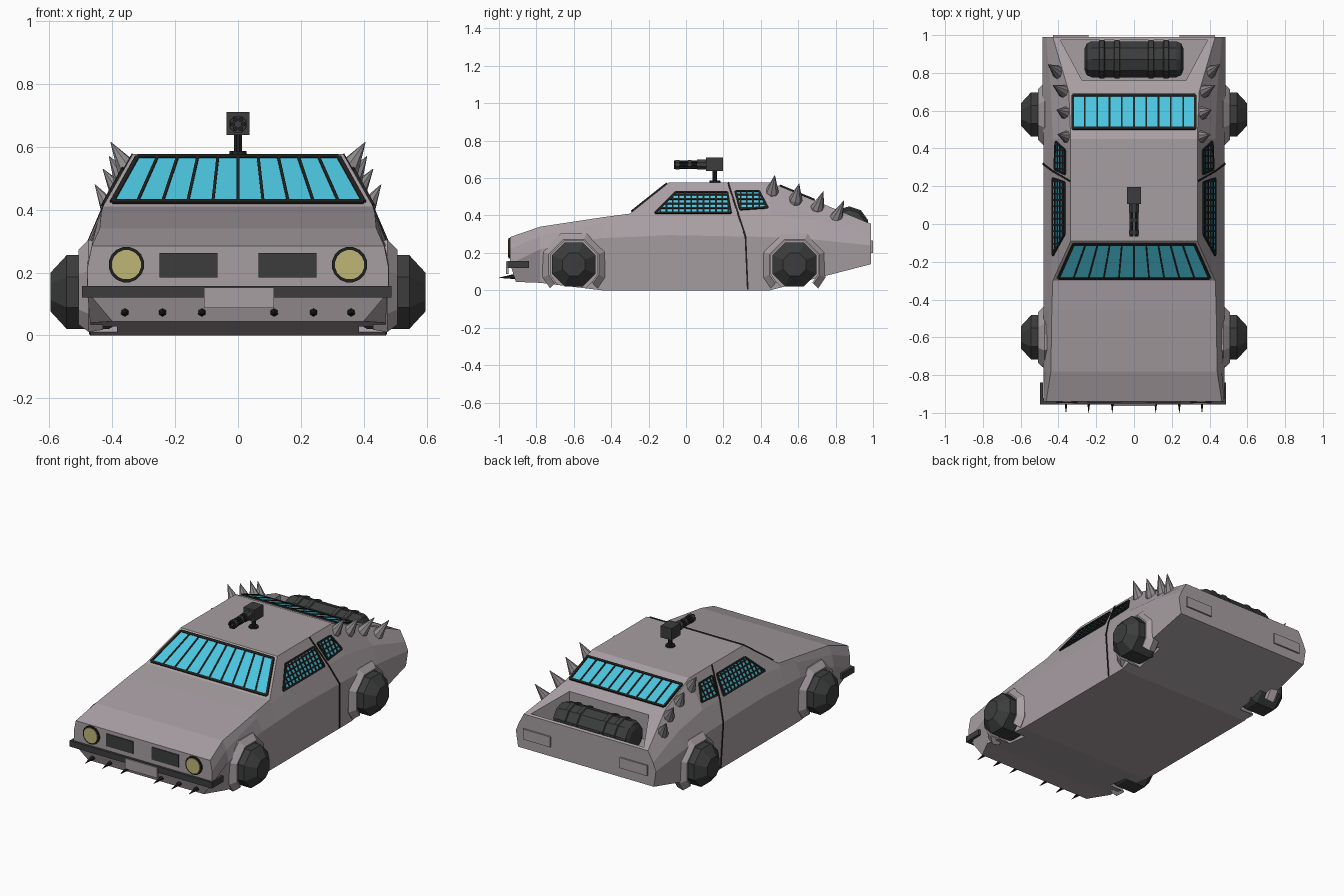
import bpy, bmesh
from math import radians, sin, cos, pi
from mathutils import Vector as V, Matrix

if "Cube" in bpy.data.objects:
    bpy.data.objects.remove(bpy.data.objects["Cube"])


def material(name, rgb):
    m = bpy.data.materials.new(name)
    m.use_nodes = True
    m.diffuse_color = (*rgb, 1)
    m.node_tree.nodes["Principled BSDF"].inputs["Base Color"].default_value = (*rgb, 1)
    return m


PAINT = material("warm grey paint", (.39, .345, .365))
GLASS = material("cyan glass", (.07, .56, .74))
BLACK = material("black metal", (.014, .014, .013))
DARK = material("dark rubber", (.045, .046, .046))
LAMP = material("pale yellow lamp", (.52, .47, .18))
SPIKE = material("spike grey", (.28, .26, .265))


def finish(name, bm, *mats):
    bmesh.ops.recalc_face_normals(bm, faces=bm.faces)
    me = bpy.data.meshes.new(name)
    bm.to_mesh(me)
    bm.free()
    for m in mats:
        me.materials.append(m)
    ob = bpy.data.objects.new(name, me)
    bpy.context.collection.objects.link(ob)
    return ob


def add_box(bm, lo, hi):
    size = V(hi) - V(lo)
    mat = Matrix.Translation((V(lo) + V(hi)) / 2) @ Matrix.Diagonal((*size, 1))
    bmesh.ops.create_cube(bm, size=1, matrix=mat)


def box(name, lo, hi, mat):
    bm = bmesh.new()
    add_box(bm, lo, hi)
    return finish(name, bm, mat)


def lathe(name, profile, origin, direction, mat, seg=8):
    """Turn (distance, radius) pairs around a direction, with capped ends."""
    bm = bmesh.new()
    turn = V(direction).to_track_quat('Z', 'Y')
    rings = []
    for h, r in profile:
        angles = [2 * pi * (i + .5) / seg for i in range(seg)]
        rings.append([bm.verts.new(V(origin) + turn @ V((r * cos(a), r * sin(a), h))) for a in angles])
    for a, b in zip(rings, rings[1:]):
        for i in range(seg):
            j = (i + 1) % seg
            bm.faces.new((a[i], a[j], b[j], b[i]))
    bm.faces.new(rings[0])
    bm.faces.new(rings[-1])
    return finish(name, bm, mat)


def add_prism(bm, pts, offset):
    """Extrude a 3D polygon along an offset."""
    a = [bm.verts.new(p) for p in pts]
    b = [bm.verts.new(V(p) + offset) for p in pts]
    faces = [bm.faces.new(a), bm.faces.new(b)]
    for i in range(len(a)):
        j = (i + 1) % len(a)
        faces.append(bm.faces.new((a[i], a[j], b[j], b[i])))
    return faces


def add_bar(bm, p, q, n, width, thick, index=0):
    side = (q - p).cross(n).normalized() * width / 2
    for f in add_prism(bm, [p - side, p + side, q + side, q - side], n * thick):
        f.material_index = index


def cut(target, cutter):
    cutter.hide_render = True
    mod = target.modifiers.new("cut", 'BOOLEAN')
    mod.object, mod.solver = cutter, 'EXACT'
    bpy.context.view_layer.objects.active = target
    bpy.ops.object.modifier_apply(modifier=mod.name)
    bpy.data.objects.remove(cutter)


# Body shell: stations of y, then sill, crease, shoulder and top edge as (x, z)
STATIONS = [
    (-.94, (.40, .045), (.48, .14), (.478, .22), (.465, .285)),
    (-.78, (.47, .04), (.48, .22), (.465, .29), (.44, .34)),
    (-.45, (.47, 0), (.48, .28), (.447, .36), (.435, .39)),
    (-.30, (.47, 0), (.48, .285), (.44, .385), (.43, .41)),
    (-.09, (.47, 0), (.48, .295), (.43, .405), (.335, .577)),
    (.45, (.47, 0), (.48, .285), (.43, .405), (.335, .577)),
    (.70, (.48, .065), (.485, .27), (.44, .37), (.345, .475)),
    (.99, (.47, .14), (.485, .24), (.465, .29), (.43, .355)),
]
bm = bmesh.new()
rings = []
for y, *half in STATIONS:
    pts = half + [(-x, z) for x, z in reversed(half)]
    rings.append([bm.verts.new((x, y, z)) for x, z in pts])
for a, b in zip(rings, rings[1:]):
    for i in range(8):
        j = (i + 1) % 8
        bm.faces.new((a[i], a[j], b[j], b[i]))
for ring in (rings[0], rings[-1]):
    for i in range(3):
        bm.faces.new((ring[i], ring[i + 1], ring[6 - i], ring[7 - i]))
for v in (rings[0][0], rings[0][7]):
    v.co.y += .03
body = finish("body_shell", bm, PAINT)

# Rear deck recess
bm = bmesh.new()
add_prism(bm, [(-.39, .975, .29), (.39, .975, .29), (.275, .76, .29), (-.275, .76, .29)], V((0, 0, .4)))
cut(body, finish("recess_cutter", bm, PAINT))

# Wheels, wells and flared arches
for s, side in ((1, "left"), (-1, "right")):
    for y, end in ((-.6, "front"), (.58, "rear")):
        hub = (0, y, .138)
        cut(body, lathe("well_cutter", [(.385, .145), (.7, .145)], hub, (s, 0, 0), PAINT))
        lathe(f"{end}_{side}_wheel", [(.37, .10), (.41, .127), (.545, .127), (.597, .066)],
              hub, (s, 0, 0), DARK)
        bm = bmesh.new()
        rows = []
        for deg in (-45, -22.5, 22.5, 67.5, 112.5, 157.5, 202.5, 225):
            a = radians(deg)
            rows.append([bm.verts.new((s * x, y + r * cos(a), .138 + r * sin(a)))
                         for x, r in ((.43, .14), (.508, .136), (.508, .145), (.475, .18), (.43, .17))])
        for a, b in zip(rows, rows[1:]):
            for i in range(5):
                j = (i + 1) % 5
                bm.faces.new((a[i], a[j], b[j], b[i]))
        bm.faces.new(rows[0])
        bm.faces.new(rows[-1])
        finish(f"{end}_{side}_arch", bm, PAINT)


# Barred windows
def window(name, corners, bars, normal, border):
    n = V(normal).normalized()
    pts = [V(c) for c in corners]
    bm = bmesh.new()
    add_prism(bm, [p - n * .003 for p in pts], n * .007)
    for p, q in zip(pts, pts[1:] + pts[:1]):
        add_bar(bm, p, q, n, border, .009, 1)
    for p, q in bars:
        add_bar(bm, V(p), V(q), n, .009, .008, 1)
    finish(name, bm, GLASS, BLACK)


def fan(bl, br, tr, tl, count):
    bl, br, tr, tl = map(V, (bl, br, tr, tl))
    return [(bl.lerp(br, i / count), tl.lerp(tr, i / count)) for i in range(1, count)]


def screen(name, x0, y0, z0, x1, y1, z1, normal, count):
    c = [(-x0, y0, z0), (x0, y0, z0), (x1, y1, z1), (-x1, y1, z1)]
    window(name, c, fan(*c, count), normal, .014)


screen("windshield", .40, -.285, .422, .32, -.105, .565, (0, -.167, .21), 10)
screen("rear_window", .325, .68, .483, .325, .505, .555, (0, .102, .25), 10)


def span(poly, axis, c):
    """Ends of the line at c on one axis, clipped to a convex polygon."""
    hits = []
    for p, q in zip(poly, poly[1:] + poly[:1]):
        if (p[axis] - c) * (q[axis] - c) < 0:
            hits.append(V(p).lerp(V(q), (c - p[axis]) / (q[axis] - p[axis])))
    return hits[:2]


SIDE_GLASS = {
    "door_window": [(-.165, .413), (.24, .413), (.22, .523), (-.055, .523)],
    "quarter_window": [(.29, .432), (.435, .442), (.39, .528), (.265, .528)],
}
for s, side in ((1, "left"), (-1, "right")):
    def flank(p):
        return V((s * (.4315 - .553 * (p[1] - .405)), p[0], p[1]))
    for name, poly in SIDE_GLASS.items():
        lines = [span(poly, 0, -.17 + i * .033) for i in range(20)]
        lines += [span(poly, 1, .413 + i * .024) for i in range(1, 5)]
        bars = [[flank(p) for p in line] for line in lines if len(line) == 2]
        window(f"{side}_{name}", [flank(p) for p in poly], bars, (s * .875, 0, .484), .011)
    # Door seam
    bm = bmesh.new()
    seam = [V((s * x, y, z)) for x, y, z in
            ((.335, .225, .576), (.43, .28, .405), (.48, .318, .288), (.47, .33, .004))]
    for p, q in zip(seam, seam[1:]):
        add_bar(bm, p, q, (q - p).cross(V((0, -s, 0))).normalized() * (1 if (q - p).cross(V((0, -s, 0))).x * s > 0 else -1), .009, .004)
    finish(f"{side}_door_seam", bm, BLACK)

    # Headlights, grilles and rear plates
    lathe(f"{side}_headlight_rim", [(0, .057), (.018, .057)], (s * .355, -.93, .225), (0, -1, 0), BLACK, 16)
    lathe(f"{side}_headlight", [(0, .047), (.022, .047)], (s * .355, -.93, .225), (0, -1, 0), LAMP, 16)
    xs = sorted((s * .065, s * .25))
    box(f"{side}_grille", (xs[0], -.946, .185), (xs[1], -.935, .262), DARK)
    xs = sorted((s * .24, s * .43))
    box(f"{side}_rear_plate", (xs[0], .98, .2), (xs[1], 1, .265), PAINT)

    # Flank spikes along the sloping rear edge
    for i, (base, tip) in enumerate([
            ((.345, .46, .52), (.405, .475, .615)), ((.355, .585, .48), (.41, .605, .57)),
            ((.365, .70, .435), (.43, .735, .53)), ((.395, .80, .38), (.455, .845, .48))]):
        b, t = V((s * base[0], *base[1:])), V((s * tip[0], *tip[1:]))
        lathe(f"{side}_flank_spike_{i + 1}", [(-.02, .036), (.01, .036), ((t - b).length, .001)],
              b, t - b, SPIKE)

    # Spikes under the bumper
    for i, x in enumerate((.115, .24, .36)):
        lathe(f"{side}_bumper_spike_{i + 1}", [(0, .016), (.1, .001)],
              (s * x, -.90, .075), (0, -1, -.08), BLACK, 6)

# Bumper wrapping the nose, with a blank plate
bm = bmesh.new()
add_box(bm, (-.485, -.955, .12), (.485, -.92, .157))
for s in (1, -1):
    add_box(bm, (s * .485 - .012, -.955, .12), (s * .485 + .003, -.84, .157))
finish("front_bumper", bm, DARK)
box("front_plate", (-.108, -.963, .088), (.115, -.95, .153), PAINT)

# Ribbed roll lying in the rear recess
profile = [(-.262, .06), (-.25, .088), (-.225, .1)]
for x in (-.17, -.09, .09, .17):
    profile += [(x - .016, .1), (x - .012, .107), (x + .012, .107), (x + .016, .1)]
profile += [(.225, .1), (.25, .088), (.262, .06)]
lathe("rear_roll", profile, (0, .872, .342), (1, 0, 0), DARK, 10)

# Roof gun
lathe("gun_base", [(0, .03), (.012, .028)], (0, .155, .574), (0, 0, 1), BLACK, 10)
lathe("gun_post", [(0, .013), (.07, .013)], (0, .155, .58), (0, 0, 1), BLACK)
box("gun_housing", (-.037, .107, .637), (.037, .197, .71), DARK)
for i in range(6):
    a = i * pi / 3
    lathe(f"gun_barrel_{i + 1}", [(0, .008), (.175, .008)],
          (.017 * cos(a), .11, .672 + .017 * sin(a)), (0, -1, 0), BLACK, 6)
for y, r, d in ((.11, .029, .05), (.03, .026, .02), (-.035, .028, .02)):
    lathe("gun_barrel_clamp", [(0, r), (d, r)], (0, y, .672), (0, -1, 0), DARK)
